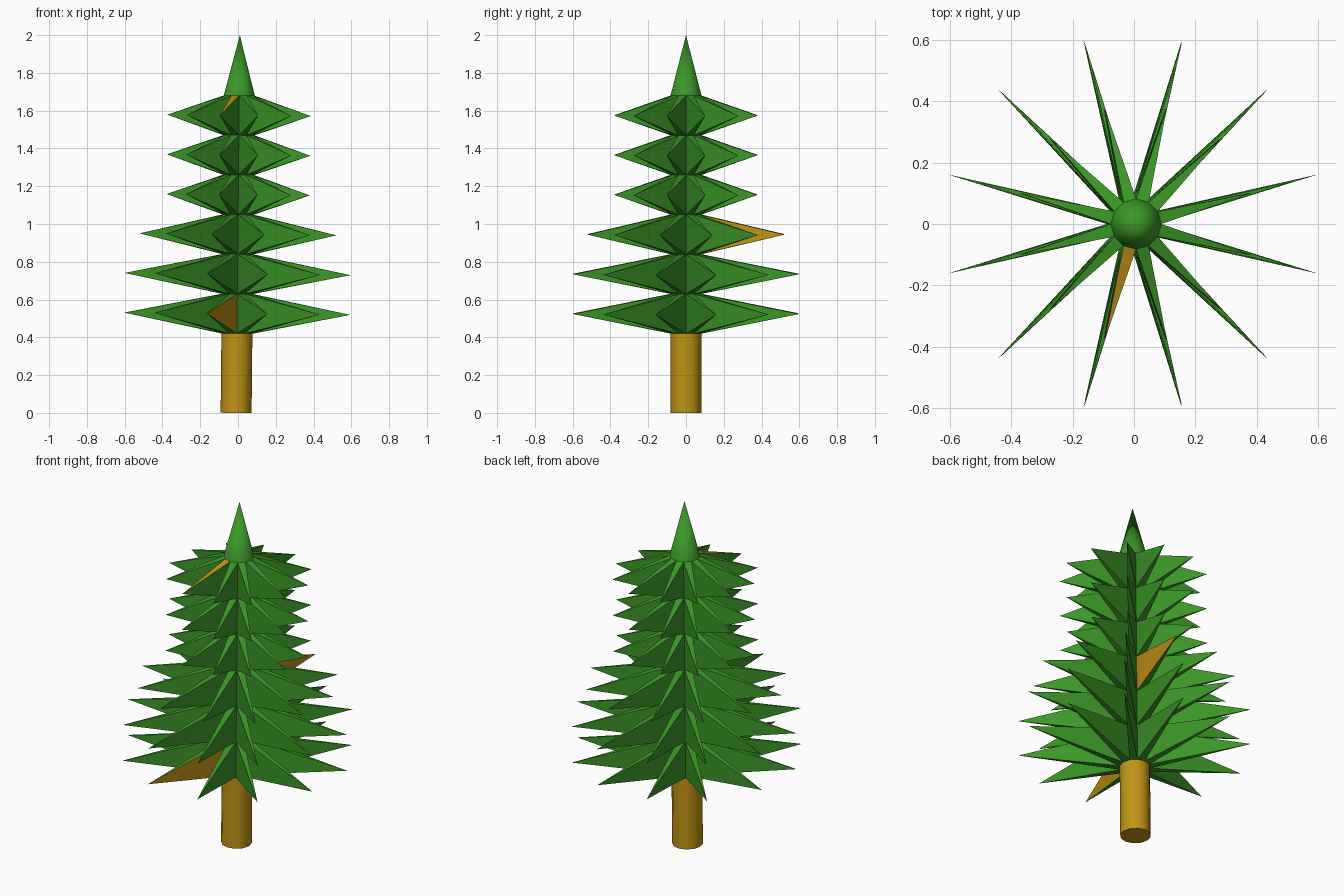
import bpy, bmesh
from math import cos, sin, radians
from mathutils import Matrix, Vector

cube = bpy.data.objects.get("Cube")
if cube:
    bpy.data.objects.remove(cube, do_unlink=True)

SIDES, RADIUS, STEP = 12, 0.082, 0.21
TURN = 360 / SIDES
TIP_RADII = [0.62, 0.62, 0.54, 0.393, 0.393, 0.393]
# the whole tree leans very slightly towards +x
LEAN = Matrix.Translation((0, 0, 1)) @ Matrix.Rotation(0.01, 4, 'Y') @ Matrix.Translation((0, 0, -1))


def material(name, rgb):
    m = bpy.data.materials.new(name)
    m.use_nodes = True
    m.diffuse_color = (*rgb, 1)
    m.node_tree.nodes["Principled BSDF"].inputs["Base Color"].default_value = (*rgb, 1)
    return m


green = material("needle green", (0.045, 0.31, 0.021))
brown = material("bark ochre", (0.53, 0.295, 0.008))


def polar(radius, degrees, z):
    a = radians(degrees)
    return Vector((radius * cos(a), radius * sin(a), z))


def finish(name, bm, mats):
    bm.transform(LEAN)
    mesh = bpy.data.meshes.new(name)
    bm.to_mesh(mesh)
    bm.free()
    for m in mats:
        mesh.materials.append(m)
    obj = bpy.data.objects.new(name, mesh)
    bpy.context.collection.objects.link(obj)
    return obj


def round_part(name, top_radius, low, high, mat):
    """Smooth-sided upright cylinder or cone with flat caps."""
    bm = bmesh.new()
    bmesh.ops.create_cone(bm, cap_ends=True, segments=SIDES, radius1=RADIUS,
                          radius2=top_radius, depth=high - low,
                          matrix=Matrix.Translation((0, 0, (low + high) / 2)))
    # line the corners up with the branch bases
    first = min(bm.verts, key=lambda v: abs(v.co.y) - v.co.x)
    if abs(first.co.y) > 0.001:
        bmesh.ops.rotate(bm, verts=bm.verts, matrix=Matrix.Rotation(radians(TURN / 2), 3, 'Z'))
    caps = [f for f in bm.faces if len(f.verts) == SIDES]
    for f in bm.faces:
        f.smooth = f not in caps
    for cap in caps:
        for e in cap.edges:
            e.smooth = False
    return finish(name, bm, [mat])


def branch_tier(name, low, tip_radius, bark_side=None):
    """Ring of four-sided spikes; bark_side = (spike number, side) painted ochre."""
    bm = bmesh.new()
    high = low + STEP
    for k in range(SIDES):
        a, b = k * TURN, (k + 1) * TURN
        tip = bm.verts.new(polar(tip_radius, (a + b) / 2, (low + high) / 2))
        base = [bm.verts.new(polar(RADIUS, ang, z))
                for ang, z in ((a, low), (b, low), (b, high), (a, high))]
        for i, side in enumerate(("under", "next", "top", "previous")):
            f = bm.faces.new((base[i], base[(i + 1) % 4], tip))
            f.material_index = int((k, side) == bark_side)
    return finish(name, bm, [green, brown])


# trunk below the branches
round_part("trunk", RADIUS, 0, 2 * STEP, brown)

# six tiers of spiky branches, three of which show one bare face
bare = {0: (8, "next"), 2: (2, "previous"), 5: (8, "top")}
for n, tip_radius in enumerate(TIP_RADII):
    branch_tier(f"branch_tier_{n + 1}", (n + 2) * STEP, tip_radius, bare.get(n))

# pointed treetop
round_part("treetop", 0, 8 * STEP, 2, green)
